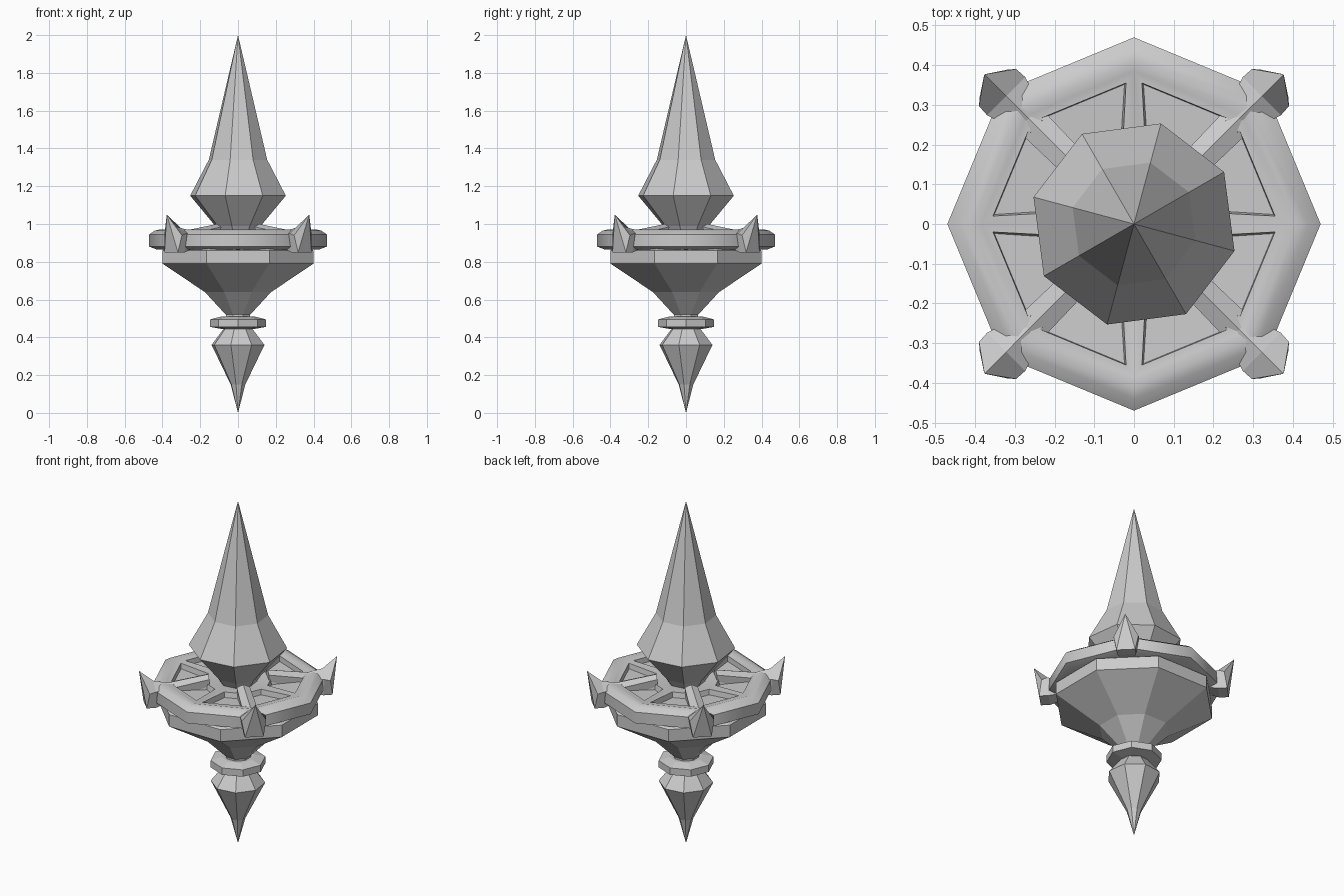
import bpy, bmesh
from math import cos, sin, pi, radians

if "Cube" in bpy.data.objects:
    bpy.data.objects.remove(bpy.data.objects["Cube"])


def finish(name, bm, smooth=None):
    bmesh.ops.recalc_face_normals(bm, faces=bm.faces)
    me = bpy.data.meshes.new(name)
    bm.to_mesh(me)
    bm.free()
    ob = bpy.data.objects.new(name, me)
    bpy.context.collection.objects.link(ob)
    if smooth:
        bpy.ops.object.select_all(action='DESELECT')
        ob.select_set(True)
        bpy.context.view_layer.objects.active = ob
        bpy.ops.object.shade_smooth_by_angle(angle=radians(smooth))
    return ob


def lathe(profile, turn=0):
    """Eight-sided solid from (radius, z) points; also returns the face bands."""
    bm = bmesh.new()
    rings = []
    for r, z in profile:
        if r == 0:
            rings.append([bm.verts.new((0, 0, z))] * 8)
        else:
            a = [radians(turn) + i * pi / 4 for i in range(8)]
            rings.append([bm.verts.new((r * cos(t), r * sin(t), z)) for t in a])
    bands = []
    for lo, hi in zip(rings, rings[1:]):
        band = []
        for i in range(8):
            j = (i + 1) % 8
            quad = list(dict.fromkeys((lo[i], lo[j], hi[j], hi[i])))
            band.append(bm.faces.new(quad))
        bands.append(band)
    for ring in (rings[0], rings[-1]):
        if ring[0] is not ring[1]:
            bm.faces.new(ring)
    return bm, bands


# Tall spire and lower pendant gem, both twisted off the axes
bm, _ = lathe([(.10, .95), (.125, .99), (.262, 1.15), (.16, 1.34), (0, 2)], 30)
finish("spire", bm)
bm, _ = lathe([(0, 0), (.04, .15), (.145, .36), (.075, .45)], 30)
finish("lower_gem", bm)

# Collar and the neck that carries the bowl
bm, _ = lathe([(.09, .445), (.147, .455), (.147, .495), (.09, .51)])
finish("collar", bm)
bm, _ = lathe([(.07, .49), (.07, .52), (.19, .64), (.433, .79), (.433, .86), (.38, .88)], 22.5)
finish("bowl", bm)

# Rounded ring with a recessed panel on each side of its dish
bm, bands = lathe([(.30, .86), (.43, .865), (.47, .88), (.47, .945), (.44, .965),
                   (.41, .972), (.385, .965), (.15, .955), (.12, .95)])
panels = bands[6]
bmesh.ops.recalc_face_normals(bm, faces=bm.faces)
bmesh.ops.inset_individual(bm, faces=panels, thickness=.036, depth=0)
bmesh.ops.inset_individual(bm, faces=panels, thickness=.006, depth=-.03)
finish("dish_ring", bm, 50)

# Four claws on the diagonals: each section is ridge, shoulder, bottom as (s, t, z)
SECTIONS = [
    [(.16, 0, 1.0), (.16, .035, .985), (.16, .03, .92)],
    [(.375, 0, .968), (.375, .041, .95), (.375, .035, .87)],
    [(.455, 0, .985), (.455, .068, .95), (.45, .05, .85)],
    [(.533, 0, 1.05), (.486, .066, .94), (.50, .05, .85)],
]
for k in range(4):
    a = pi / 4 + k * pi / 2
    bm = bmesh.new()
    loops = []
    for ridge, sh, bot in SECTIONS:
        pts = [ridge, sh, bot, (bot[0], -bot[1], bot[2]), (sh[0], -sh[1], sh[2])]
        loops.append([bm.verts.new((s * cos(a) - t * sin(a), s * sin(a) + t * cos(a), z))
                      for s, t, z in pts])
    for lo, hi in zip(loops, loops[1:]):
        for i in range(5):
            j = (i + 1) % 5
            bm.faces.new((lo[i], lo[j], hi[j], hi[i]))
    bm.faces.new(loops[0])
    tip = loops[-1]
    for i in (1, 2, 3):
        bm.faces.new((tip[0], tip[i], tip[i + 1]))
    finish(f"claw_{k + 1}", bm)
